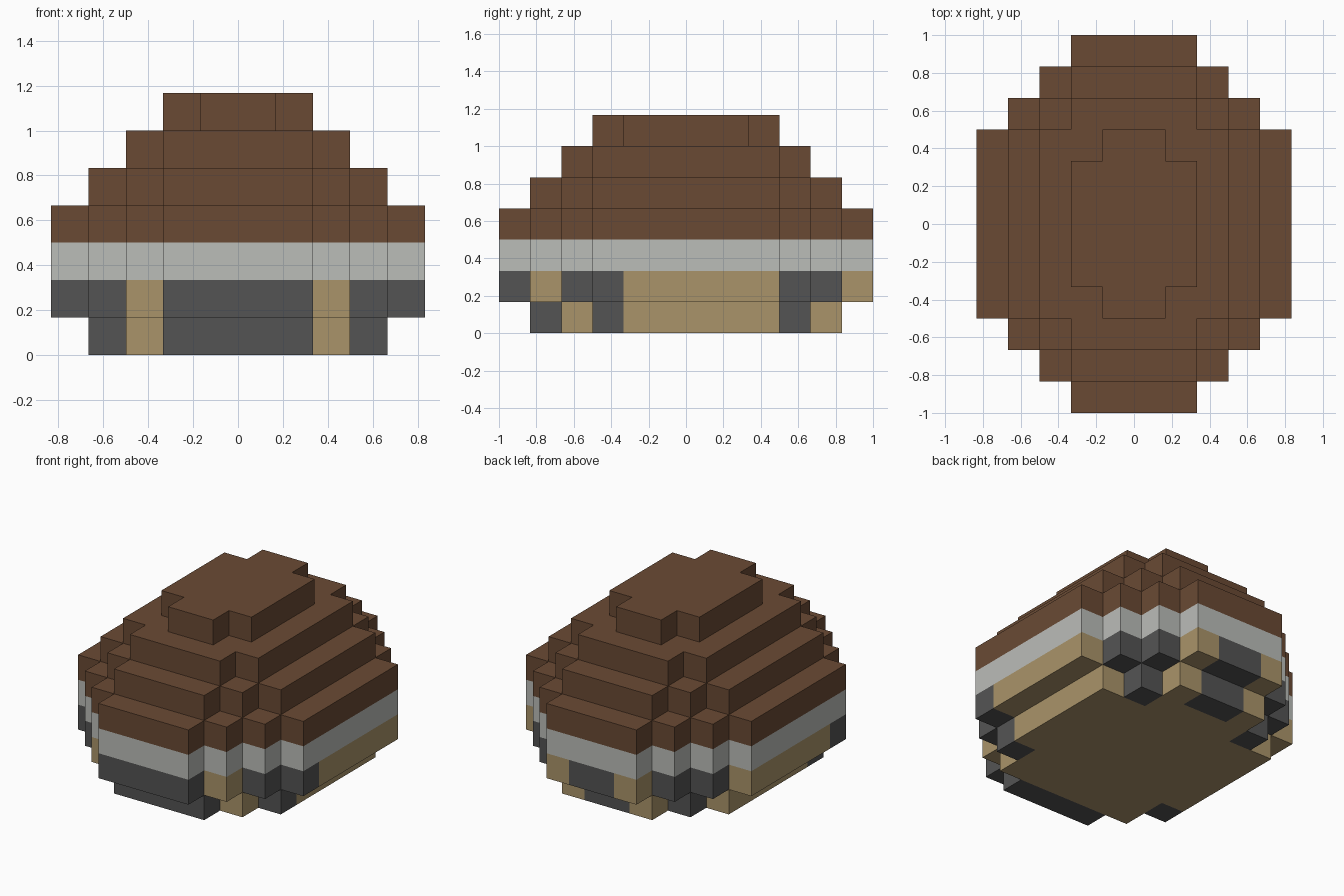
import bpy, bmesh
from mathutils import Vector

cube = bpy.data.objects.get("Cube")
if cube:
    bpy.data.objects.remove(cube, do_unlink=True)

U = 1 / 6  # size of one block


def make_material(name, rgb):
    linear = [((c / 255 + 0.055) / 1.055) ** 2.4 for c in rgb]
    mat = bpy.data.materials.new(name)
    mat.use_nodes = True
    mat.diffuse_color = (*linear, 1)
    bsdf = mat.node_tree.nodes["Principled BSDF"]
    bsdf.inputs["Base Color"].default_value = (*linear, 1)
    bsdf.inputs["Roughness"].default_value = 0.9
    return mat


BROWN = make_material("brown", (106, 74, 52))
GREY = make_material("light_grey", (187, 189, 185))
TAN = make_material("tan", (170, 148, 106))
DARK = make_material("dark_grey", (84, 84, 84))

# Half width in blocks of each row, counted from the middle row outward
FULL = [5, 5, 5, 4, 3, 2]
STEP_1 = [4, 4, 4, 3, 2]
STEP_2 = [3, 3, 3, 2]
CROWN = [2, 2, 1]
LAYERS = [STEP_1, FULL, FULL, FULL, STEP_1, STEP_2, CROWN]

# Dark blocks of the base as (column, row) from the middle, mirrored in x
DARK_BLOCKS = {
    (0, "front"): {(0, 4), (1, 4), (3, 2)},
    (0, "back"): {(0, 4), (2, 3)},
    (1, "front"): {(0, 5), (1, 5), (3, 3), (4, 2)},
    (1, "back"): {(0, 5), (2, 4), (3, 3)},
}


def from_middle(i):
    return i if i >= 0 else -1 - i


def filled(x, y, z):
    if not 0 <= z < len(LAYERS):
        return False
    row = from_middle(y)
    return row < len(LAYERS[z]) and from_middle(x) < LAYERS[z][row]


def is_dark(x, y, z):
    side = "back" if y >= 0 else "front"
    return (from_middle(x), from_middle(y)) in DARK_BLOCKS.get((z, side), ())


def build_part(name, levels, materials, index_rule=lambda x, y, z: 0):
    """Build the exposed block faces of the given levels as one object."""
    bm = bmesh.new()
    for z in levels:
        for y in range(-6, 6):
            for x in range(-5, 5):
                if not filled(x, y, z):
                    continue
                centre = Vector((x + 0.5, y + 0.5, z + 0.5))
                for axis in range(3):
                    for sign in (-1, 1):
                        n = Vector((0, 0, 0))
                        n[axis] = sign
                        if filled(x + int(n.x), y + int(n.y), z + int(n.z)):
                            continue
                        a = Vector((0, 0, 0))
                        a[(axis + 1) % 3] = 0.5
                        b = n.cross(a)
                        mid = centre + n * 0.5
                        corners = (mid - a - b, mid + a - b, mid + a + b, mid - a + b)
                        face = bm.faces.new([bm.verts.new(c * U) for c in corners])
                        face.material_index = index_rule(x, y, z)
    bmesh.ops.remove_doubles(bm, verts=bm.verts, dist=0.001)
    mesh = bpy.data.meshes.new(name)
    bm.to_mesh(mesh)
    bm.free()
    for mat in materials:
        mesh.materials.append(mat)
    obj = bpy.data.objects.new(name, mesh)
    bpy.context.collection.objects.link(obj)
    return obj


# Patterned base, plain band and stepped dome
build_part("base", range(0, 2), [TAN, DARK], lambda x, y, z: int(is_dark(x, y, z)))
build_part("band", range(2, 3), [GREY])
build_part("stepped_dome", range(3, 7), [BROWN])
